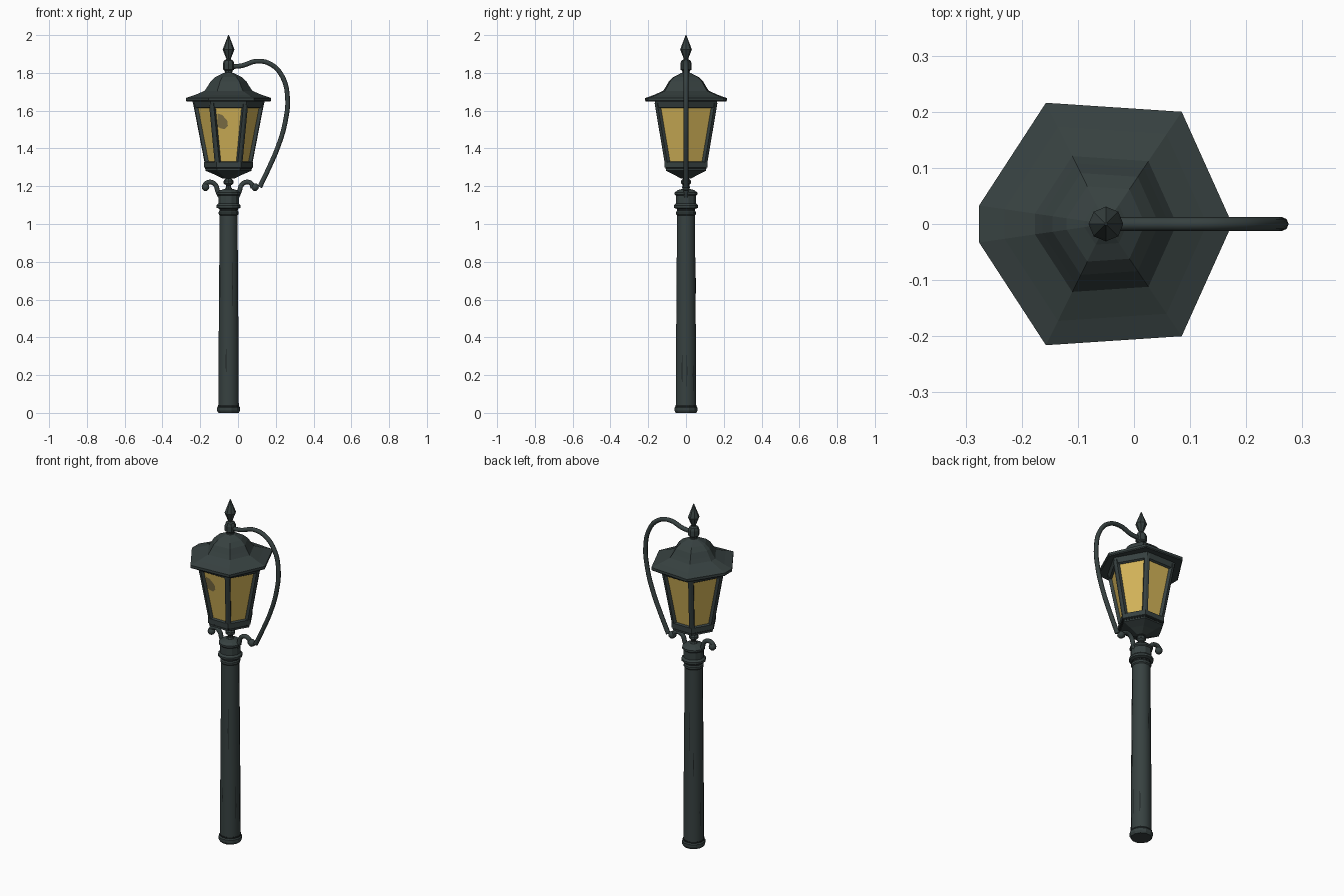
import bpy, bmesh, math, random
from mathutils import Vector

if "Cube" in bpy.data.objects:
    bpy.data.objects.remove(bpy.data.objects["Cube"])

random.seed(4)
CX = -0.05  # lamp axis


def material(name, rgb):
    m = bpy.data.materials.new(name)
    m.diffuse_color = (*rgb, 1)
    m.use_nodes = True
    m.node_tree.nodes["Principled BSDF"].inputs["Base Color"].default_value = m.diffuse_color
    return m


IRON = material("dark green iron", (0.038, 0.053, 0.052))
BLACK = material("blackened iron", (0.012, 0.016, 0.016))
GLASS = material("amber glass", (0.66, 0.46, 0.10))
STAIN = material("glass stain", (0.22, 0.17, 0.065))


def regular(n, turn=0.0):
    return [(math.cos(2 * math.pi * i / n + turn), math.sin(2 * math.pi * i / n + turn)) for i in range(n)]


def finish(bm, name, mat, smooth=False):
    bmesh.ops.recalc_face_normals(bm, faces=bm.faces)
    me = bpy.data.meshes.new(name)
    bm.to_mesh(me)
    bm.free()
    me.materials.append(mat)
    ob = bpy.data.objects.new(name, me)
    bpy.context.collection.objects.link(ob)
    if smooth:
        bpy.ops.object.select_all(action='DESELECT')
        ob.select_set(True)
        bpy.context.view_layer.objects.active = ob
        bpy.ops.object.shade_smooth_by_angle(angle=math.radians(40))
    return ob


def stack(name, outline, profile, mat, smooth=False):
    """Rings of an outline, scaled and raised by (scale, z), closed at both ends."""
    bm = bmesh.new()
    rings = [[bm.verts.new((CX + x * s, y * s, z)) for x, y in outline] for s, z in profile]
    n = len(outline)
    for a, b in zip(rings, rings[1:]):
        for i in range(n):
            j = (i + 1) % n
            bm.faces.new((a[i], a[j], b[j], b[i]))
    bm.faces.new(rings[0])
    bm.faces.new(rings[-1])
    return finish(bm, name, mat, smooth)


def tube(name, points, radius):
    """Round rod through points (x, z) in the plane y = 0."""
    cu = bpy.data.curves.new(name, 'CURVE')
    cu.dimensions = '3D'
    cu.bevel_depth = radius
    cu.bevel_resolution = 2
    cu.use_fill_caps = True
    cu.resolution_u = 5
    sp = cu.splines.new('BEZIER')
    sp.bezier_points.add(len(points) - 1)
    for p, (x, z) in zip(sp.bezier_points, points):
        p.co = (x, 0, z)
        p.handle_left_type = p.handle_right_type = 'AUTO'
    cu.materials.append(IRON)
    ob = bpy.data.objects.new(name, cu)
    bpy.context.collection.objects.link(ob)
    bpy.ops.object.select_all(action='DESELECT')
    ob.select_set(True)
    bpy.context.view_layer.objects.active = ob
    bpy.ops.object.convert(target='MESH')
    bpy.ops.object.shade_smooth_by_angle(angle=math.radians(50))


def bar(name, a, b, half):
    """Square bar from a to b, one edge pointing away from the lamp axis."""
    a, b = Vector(a), Vector(b)
    out = Vector((a.x - CX, a.y, 0)).normalized()
    side = Vector((-out.y, out.x, 0))
    bm = bmesh.new()
    ends = [[bm.verts.new(p + out * half * u + side * half * v)
             for u, v in ((-1, -1), (0.7, -1), (1, 0), (0.7, 1), (-1, 1))] for p in (a, b)]
    for i in range(5):
        j = (i + 1) % 5
        bm.faces.new((ends[0][i], ends[0][j], ends[1][j], ends[1][i]))
    bm.faces.new(ends[0])
    bm.faces.new(ends[1])
    finish(bm, name, IRON)


HEX, ROUND = regular(6), regular(12, math.pi / 12)

# Post with foot and collars
stack("post_foot", ROUND, [(0.056, 0), (0.063, 0.012), (0.063, 0.028), (0.057, 0.036)], IRON)
stack("foot_groove", ROUND, [(0.058, 0.034), (0.058, 0.042)], BLACK)
stack("post", ROUND, [(0.056, 0.03), (0.054, 0.4), (0.049, 1.04), (0.049, 1.10)], IRON, True)
stack("lower_ring", ROUND, [(0.048, 1.045), (0.054, 1.052), (0.054, 1.064), (0.048, 1.072)], IRON)
stack("ring_groove", ROUND, [(0.0505, 1.072), (0.0505, 1.082)], BLACK)
stack("collar", ROUND, [(0.05, 1.08), (0.066, 1.086), (0.066, 1.098), (0.056, 1.108), (0.056, 1.15),
                        (0.062, 1.156), (0.062, 1.166), (0.048, 1.178), (0.022, 1.186)], IRON)

# Worn dark streaks on the post
for k in range(9):
    ang = 2 * math.pi * (k // 1 + 0.5 * random.random()) / 9
    z0 = random.uniform(0.05, 0.7)
    z1 = z0 + random.uniform(0.15, 0.3)
    bm = bmesh.new()
    pts = []
    for z, d in ((z0, 0), ((z0 + z1) / 2, 0.05), (z1, 0), ((z0 + z1) / 2, -0.05)):
        r = 0.0563 - 0.0062 * z
        pts.append(bm.verts.new((CX + r * math.cos(ang + d), r * math.sin(ang + d), z)))
    bm.faces.new(pts)
    bm.normal_update()
    finish(bm, "post_streak", BLACK)

# Stem and lantern floor
stack("stem", regular(8), [(0.024, 1.18), (0.013, 1.195), (0.014, 1.205), (0.026, 1.215), (0.026, 1.228),
                           (0.016, 1.24), (0.03, 1.25)], IRON)
stack("lantern_floor", HEX, [(0.03, 1.24), (0.075, 1.262), (0.122, 1.282), (0.122, 1.296), (0.13, 1.30),
                             (0.13, 1.328), (0.11, 1.333)], IRON)
stack("floor_groove", HEX, [(0.1245, 1.29), (0.1245, 1.302)], BLACK)

# Glass, corner bars and top rim
Z0, Z1, R0, R1 = 1.32, 1.64, 0.112, 0.174
stack("glass", HEX, [(R0, Z0), (R1, Z1)], GLASS)
for x, y in HEX:
    bar("corner_bar", (CX + x * R0, y * R0, Z0), (CX + x * R1, y * R1, Z1), 0.014)
stack("top_rim", HEX, [(0.174, 1.613), (0.183, 1.618), (0.192, 1.652), (0.17, 1.66)], IRON)

# Stain on the front pane
bm = bmesh.new()
spot = []
for x, z in ((-0.108, 1.585), (-0.085, 1.578), (-0.068, 1.56), (-0.056, 1.545), (-0.054, 1.52),
             (-0.07, 1.502), (-0.09, 1.506), (-0.108, 1.515)):
    r = R0 + (R1 - R0) * (z - Z0) / (Z1 - Z0)
    spot.append(bm.verts.new((x, -0.866 * r - 0.002, z)))
bm.faces.new(spot)
finish(bm, "pane_stain", STAIN)

# Roof: six sides with one clipped corner
EAVE = [(0.225, 0), (0.135, 0.2), (-0.107, 0.216), (-0.226, 0.033),
        (-0.226, -0.033), (-0.107, -0.216), (0.135, -0.2)]
stack("roof", EAVE, [(0.72, 1.65), (0.98, 1.648), (1.0, 1.653), (1.0, 1.667), (0.8, 1.682), (0.56, 1.705),
                     (0.50, 1.725), (0.42, 1.755), (0.31, 1.778), (0.17, 1.793), (0.12, 1.80)], IRON)

# Finial
stack("finial_knob", regular(8), [(0.03, 1.79), (0.019, 1.803), (0.021, 1.812), (0.03, 1.818), (0.03, 1.85),
                                  (0.024, 1.866), (0.012, 1.872)], IRON)
stack("finial_spike", regular(8), [(0.017, 1.865), (0.012, 1.875), (0.031, 1.923), (0.027, 1.935),
                                   (0.002, 2.0)], IRON)

# Side arm
tube("side_arm", [(-0.04, 1.833), (0.02, 1.838), (0.10, 1.862), (0.175, 1.845), (0.235, 1.78), (0.262, 1.67),
                  (0.25, 1.54), (0.212, 1.41), (0.165, 1.30), (0.115, 1.195)], 0.0125)

# Scrolls either side of the collar
SCROLL = [(0.045, 1.145), (0.058, 1.175), (0.068, 1.205), (0.095, 1.222), (0.122, 1.212), (0.128, 1.192)]
for side, label in ((-1, "left"), (1, "right")):
    tube(label + "_scroll", [(CX + side * d, z) for d, z in SCROLL], 0.0125)
    bm = bmesh.new()
    bmesh.ops.create_uvsphere(bm, u_segments=10, v_segments=6, radius=0.021)
    bmesh.ops.translate(bm, verts=bm.verts, vec=(CX + side * (0.122 if side < 0 else 0.14), 0, 1.195))
    finish(bm, label + "_scroll_end", IRON, True)
